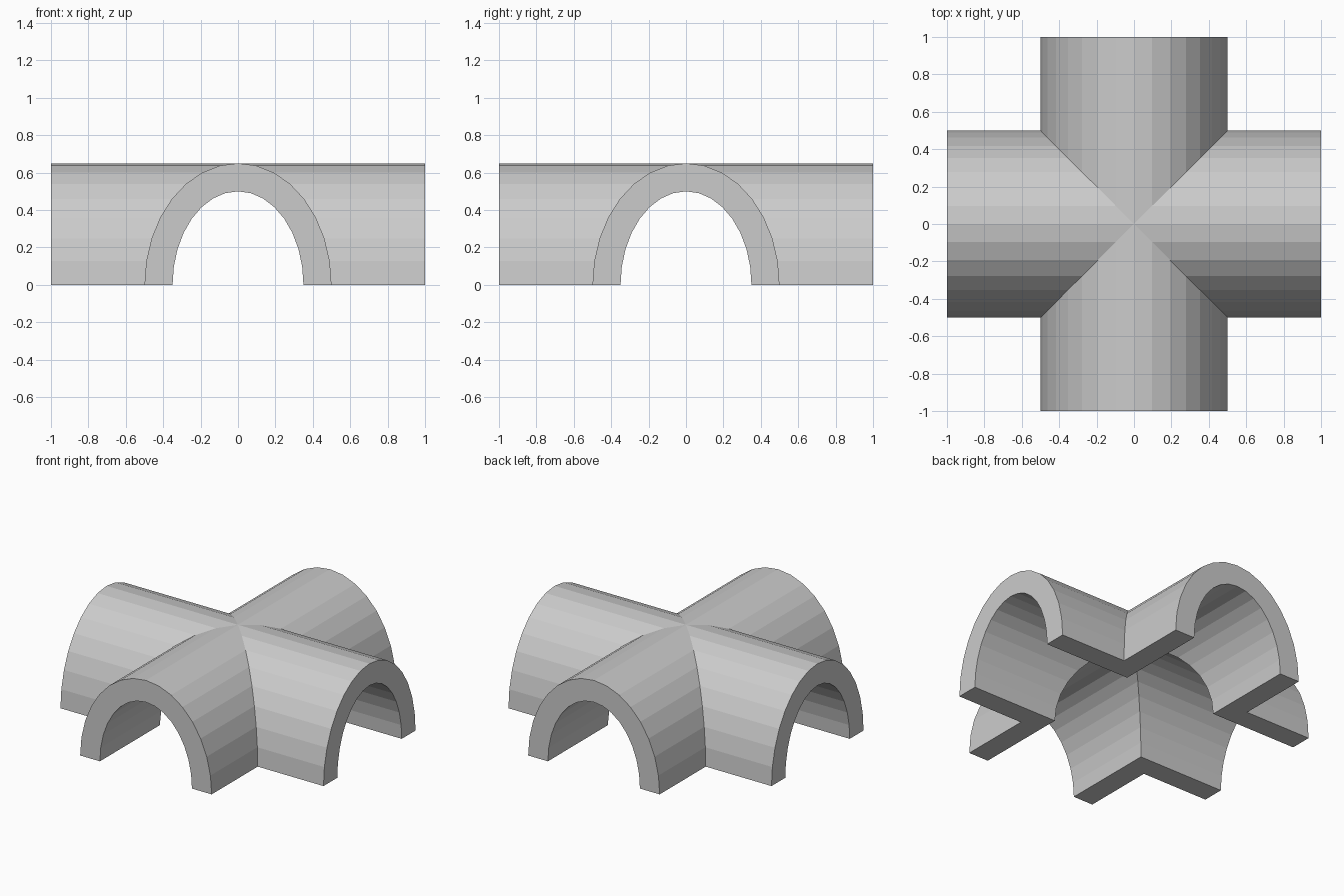
import bpy, bmesh
from math import sin, cos, pi
from mathutils import Matrix

if "Cube" in bpy.data.objects:
    bpy.data.objects.remove(bpy.data.objects["Cube"])

SEG = 16      # facets per half arch
REACH = 1.0   # distance from centre to each arm's end


def arch(a, b):
    """Half-ellipse profile (u, z) from one springing point to the other."""
    pts = []
    for i in range(SEG + 1):
        t = pi * i / SEG
        u = 0.0 if 2 * i == SEG else -a * cos(t)
        z = 0.0 if i in (0, SEG) else b * sin(t)
        pts.append((u, z))
    return pts


def add_arm(bm, rot):
    """One vault arm towards -y, mitred along the diagonals."""
    def row(profile):
        return [(bm.verts.new(rot @ Matrix.Translation((u, -REACH, z)).to_translation()),
                 bm.verts.new(rot @ Matrix.Translation((u, -abs(u), z)).to_translation()))
                for u, z in profile]

    outer, inner = row(arch(0.5, 0.65)), row(arch(0.35, 0.5))
    for i in range(SEG):
        (o0, p0), (o1, p1) = outer[i], outer[i + 1]
        (n0, m0), (n1, m1) = inner[i], inner[i + 1]
        bm.faces.new((o0, o1, p1, p0))   # outer shell
        bm.faces.new((n1, n0, m0, m1))   # inner shell
        bm.faces.new((o0, n0, n1, o1))   # arch end face
    # feet on the ground
    for k in (0, SEG):
        bm.faces.new((outer[k][0], outer[k][1], inner[k][1], inner[k][0]))


# four arms welded into one cross vault
bm = bmesh.new()
for q in range(4):
    add_arm(bm, Matrix.Rotation(q * pi / 2, 3, 'Z'))
bmesh.ops.remove_doubles(bm, verts=bm.verts, dist=1e-4)
bmesh.ops.recalc_face_normals(bm, faces=bm.faces)
mesh = bpy.data.meshes.new("cross_vault")
bm.to_mesh(mesh)
bm.free()
vault = bpy.data.objects.new("cross_vault", mesh)
bpy.context.collection.objects.link(vault)
